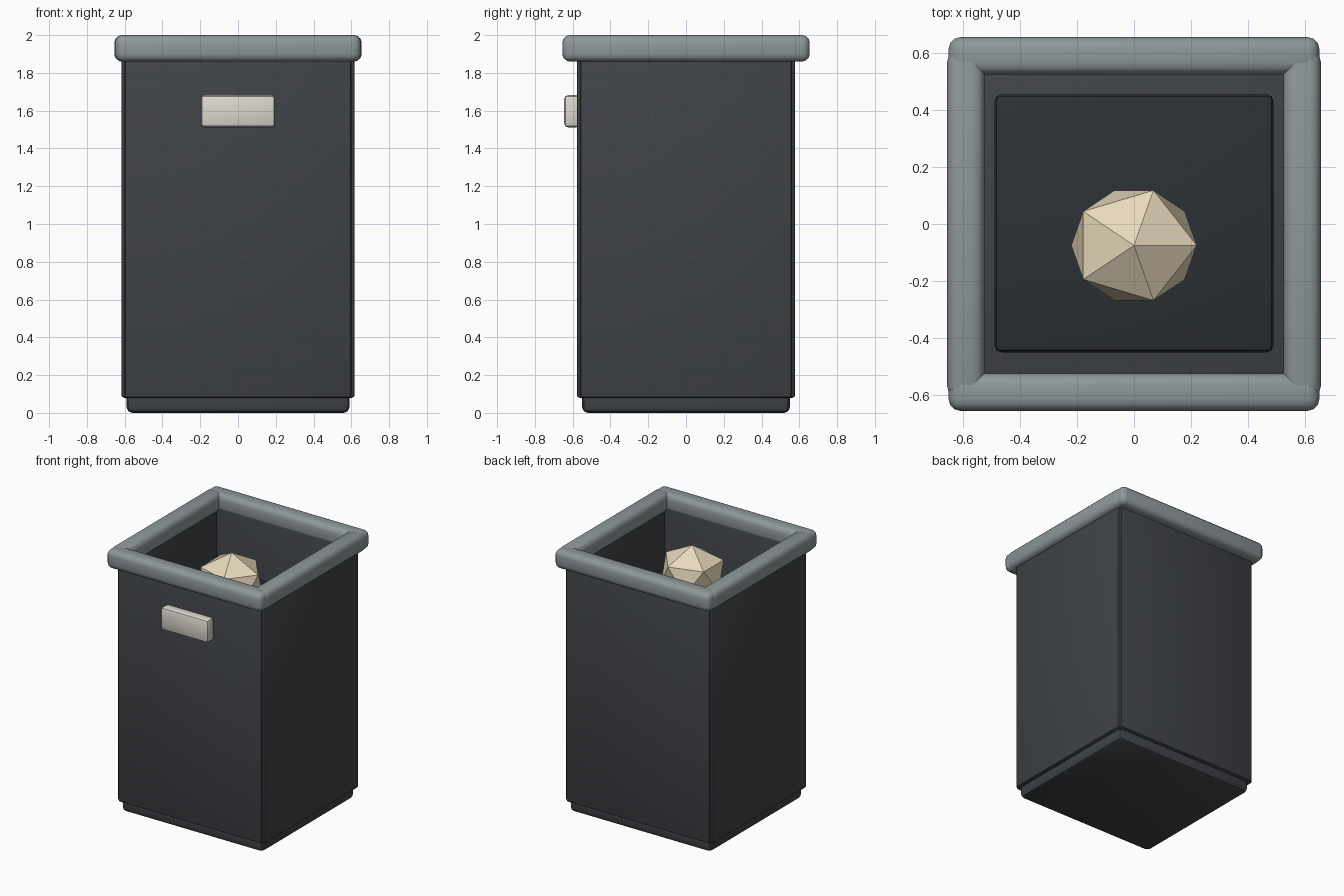
import bpy

if "Cube" in bpy.data.objects:
    bpy.data.objects.remove(bpy.data.objects["Cube"])


def material(name, rgb):
    m = bpy.data.materials.new(name)
    m.diffuse_color = (*rgb, 1)
    m.use_nodes = True
    m.node_tree.nodes["Principled BSDF"].inputs["Base Color"].default_value = m.diffuse_color
    return m


body = material("dark_plastic", (0.05, 0.055, 0.062))
inner = material("inner_dark", (0.026, 0.03, 0.035))
trim = material("rim_grey", (0.27, 0.31, 0.32))
pale = material("pale_plate", (0.72, 0.69, 0.62))
paper = material("paper", (0.80, 0.69, 0.50))


def box(name, lo, hi, mat, bevel, segments=2):
    """Bevelled box between two opposite corners."""
    centre = [(a + b) / 2 for a, b in zip(lo, hi)]
    bpy.ops.mesh.primitive_cube_add(size=1, location=centre)
    o = bpy.context.object
    o.name = name
    o.scale = [b - a for a, b in zip(lo, hi)]
    bpy.ops.object.transform_apply(location=False, rotation=False, scale=True)
    mod = o.modifiers.new("bevel", "BEVEL")
    mod.width = bevel
    mod.segments = segments
    bpy.ops.object.modifier_apply(modifier=mod.name)
    bpy.ops.object.shade_smooth_by_angle()
    o.data.materials.append(mat)
    return o


# Base plinth
box("base", (-0.59, -0.55, 0), (0.59, 0.55, 0.12), body, 0.03)

# Walls and rim bars, in opposite pairs
for s, fb, lr in ((-1, "front", "left"), (1, "back", "right")):
    y0, y1 = sorted((s * 0.525, s * 0.578))
    box(fb + "_wall", (-0.6, y0, 0.08), (0.6, y1, 1.9), body, 0.015)
    x0, x1 = sorted((s * 0.545, s * 0.618))
    box(lr + "_wall", (x0, -0.56, 0.08), (x1, 0.56, 1.9), body, 0.015)
    r0, r1 = sorted((s * 0.525, s * 0.655))
    box(fb + "_rim", (-0.65, r0, 1.86), (0.65, r1, 2.0), trim, 0.04, 3)
    box(lr + "_rim", (r0, -0.61, 1.86), (r1, 0.61, 2.0), trim, 0.04, 3)

# Dark contents filling the bin
box("contents", (-0.49, -0.45, 0.1), (0.49, 0.455, 1.5), inner, 0.025)

# Plate on the front
box("front_plate", (-0.197, -0.645, 1.512), (0.197, -0.56, 1.682), pale, 0.02)

# Crumpled paper ball, low-poly and flat shaded
bpy.ops.mesh.primitive_ico_sphere_add(subdivisions=1, radius=1, location=(0, -0.075, 1.73))
ball = bpy.context.object
ball.name = "paper_ball"
ball.scale = (0.246, 0.227, 0.2)
ball.data.materials.append(paper)
